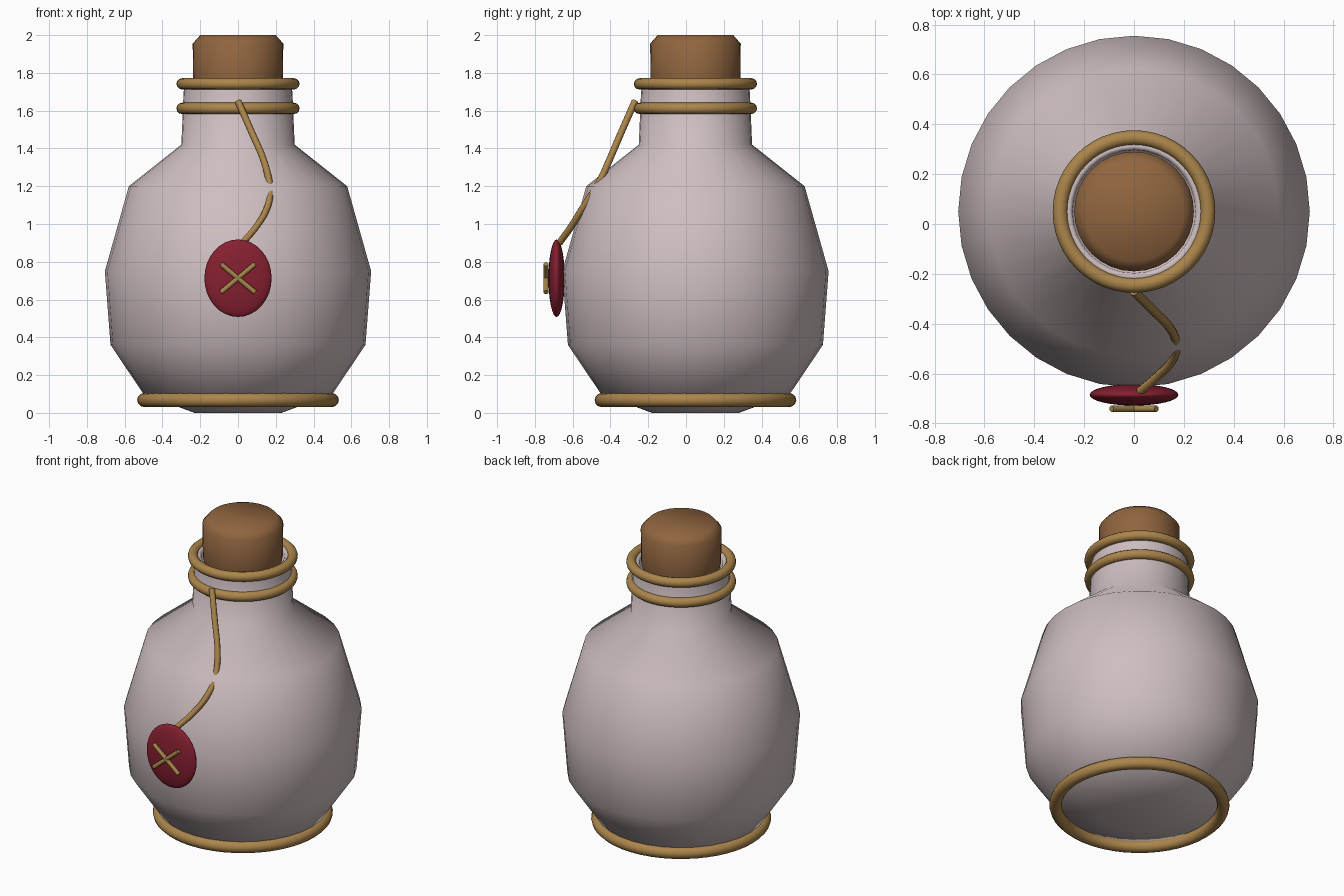
import bpy
import math
from mathutils import Vector

old = bpy.data.objects.get("Cube")
if old:
    bpy.data.objects.remove(old, do_unlink=True)

AXIS_Y = 0.05  # the bottle stands slightly behind the seal


def material(name, rgb):
    mat = bpy.data.materials.new(name)
    mat.use_nodes = True
    color = (*rgb, 1.0)
    mat.diffuse_color = color
    mat.node_tree.nodes["Principled BSDF"].inputs["Base Color"].default_value = color
    return mat


CERAMIC = material("pale ceramic", (0.62, 0.52, 0.53))
CORK = material("brown cork", (0.28, 0.13, 0.05))
ROPE = material("golden rope", (0.41, 0.235, 0.07))
WAX = material("red wax", (0.24, 0.014, 0.03))
THREAD = material("dull gold thread", (0.38, 0.24, 0.07))


def finish(obj, name, mat):
    obj.name = name
    obj.data.materials.append(mat)
    if obj.type == 'MESH':
        for poly in obj.data.polygons:
            poly.use_smooth = True
    return obj


def lathe(name, profile, mat, sides=32):
    """Revolve (radius, height) points, listed bottom to top, about the bottle axis."""
    verts, faces = [], []
    for r, z in profile:
        for i in range(sides):
            a = math.tau * i / sides
            verts.append((r * math.cos(a), r * math.sin(a), z))
    for k in range(len(profile) - 1):
        for i in range(sides):
            j = (i + 1) % sides
            lo, hi = k * sides, (k + 1) * sides
            faces.append((lo + i, lo + j, hi + j, hi + i))
    faces.append(tuple(reversed(range(sides))))
    faces.append(tuple(range(len(verts) - sides, len(verts))))
    mesh = bpy.data.meshes.new(name)
    mesh.from_pydata(verts, [], faces)
    obj = bpy.data.objects.new(name, mesh)
    obj.location.y = AXIS_Y
    bpy.context.collection.objects.link(obj)
    return finish(obj, name, mat)


def rope_ring(name, z, radius, thickness):
    bpy.ops.mesh.primitive_torus_add(major_radius=radius, minor_radius=thickness,
                                     major_segments=48, minor_segments=12,
                                     location=(0, AXIS_Y, z))
    finish(bpy.context.object, name, ROPE)


def cord(name, points, radius, mat):
    curve = bpy.data.curves.new(name, 'CURVE')
    curve.dimensions = '3D'
    curve.bevel_depth = radius
    curve.bevel_resolution = 2
    curve.resolution_u = 6
    curve.use_fill_caps = True
    spline = curve.splines.new('BEZIER')
    spline.bezier_points.add(len(points) - 1)
    for bp, co in zip(spline.bezier_points, points):
        bp.co = co
        bp.handle_left_type = bp.handle_right_type = 'AUTO'
    obj = bpy.data.objects.new(name, curve)
    bpy.context.collection.objects.link(obj)
    finish(obj, name, mat)


# Bottle with a faceted belly, a straight neck and a rounded lip
lathe("bottle", [(0.23, 0.0), (0.50, 0.10), (0.675, 0.36), (0.705, 0.75),
                 (0.578, 1.20), (0.30, 1.42), (0.288, 1.70), (0.28, 1.74),
                 (0.262, 1.755), (0.247, 1.74), (0.24, 1.68)], CERAMIC)

# Stopper
lathe("cork", [(0.22, 1.66), (0.237, 1.74), (0.24, 1.955), (0.20, 2.0)], CORK)

# Rope rings on the neck and the base
rope_ring("upper_neck_rope", 1.742, 0.296, 0.03)
rope_ring("lower_neck_rope", 1.612, 0.296, 0.03)
rope_ring("base_rope", 0.068, 0.497, 0.037)

# Cord hanging from the neck to the seal, partly sunk into the shoulder
cord("hanging_cord", [(0.0, -0.27, 1.65), (0.075, -0.345, 1.48), (0.135, -0.405, 1.34),
                      (0.162, -0.45, 1.24), (0.17, -0.49, 1.17), (0.152, -0.55, 1.08),
                      (0.10, -0.605, 0.99), (0.025, -0.67, 0.90)], 0.018, ROPE)

# Wax seal
bpy.ops.mesh.primitive_uv_sphere_add(segments=32, ring_count=16, radius=1,
                                     location=(0, -0.685, 0.713))
seal = finish(bpy.context.object, "wax_seal", WAX)
seal.scale = (0.178, 0.043, 0.205)

# Crossed stitches on the seal
for side, label in ((1, "left"), (-1, "right")):
    direction = Vector((side * 0.09, 0, 0.075))
    bpy.ops.mesh.primitive_cylinder_add(vertices=12, radius=0.013,
                                        depth=2 * direction.length,
                                        location=(0, -0.741, 0.713))
    stitch = finish(bpy.context.object, "stitch_" + label, THREAD)
    stitch.rotation_euler = direction.to_track_quat('Z', 'Y').to_euler()
    bpy.ops.object.shade_smooth_by_angle(angle=math.radians(40))
